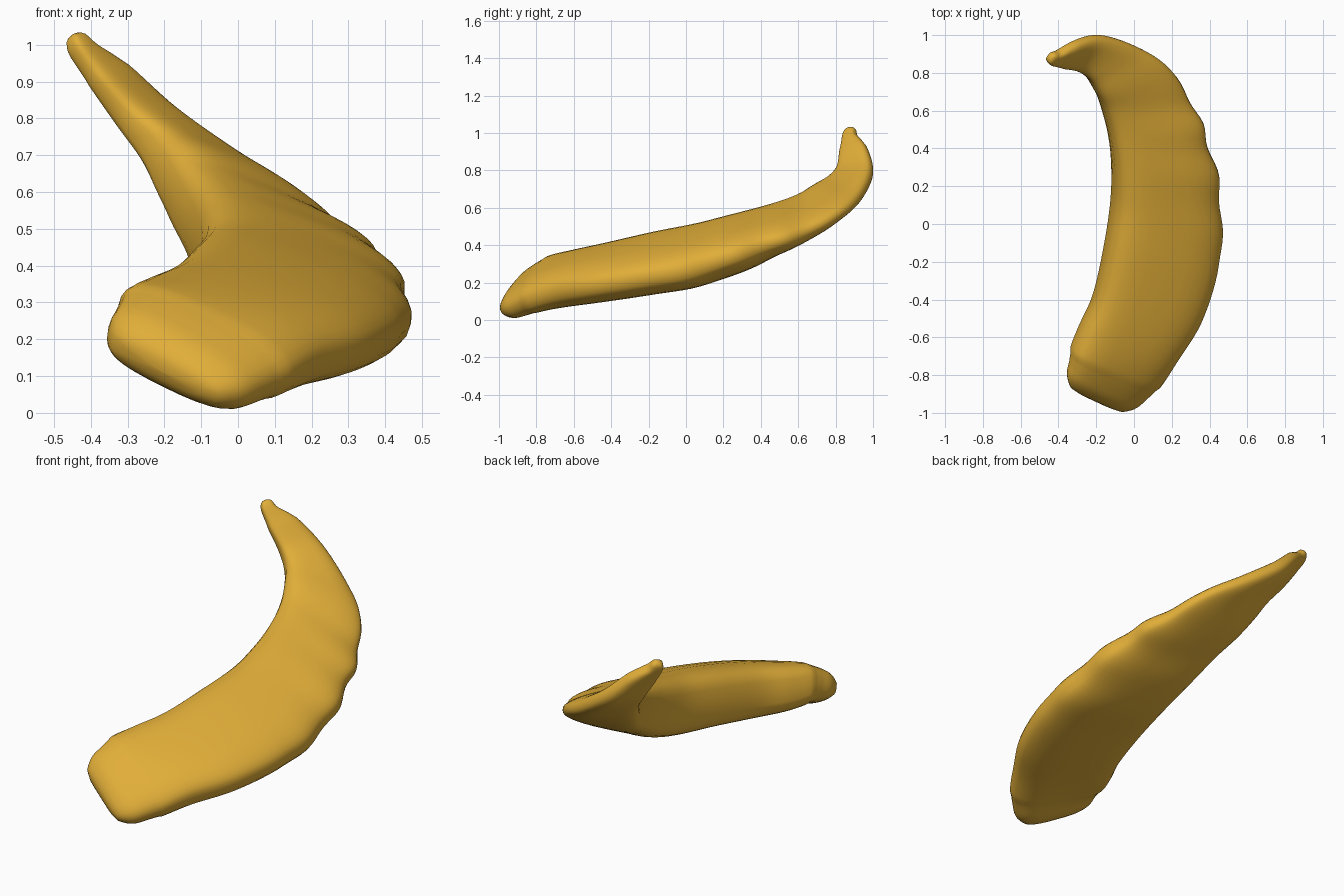
import bpy, bmesh
from math import sin, cos, pi, sqrt, copysign
from mathutils import Vector

cube = bpy.data.objects.get("Cube")
if cube:
    bpy.data.objects.remove(cube)

mat = bpy.data.materials.new("golden yellow")
mat.use_nodes = True
colour = (0.75, 0.42, 0.04, 1)
mat.diffuse_color = colour
mat.node_tree.nodes["Principled BSDF"].inputs["Base Color"].default_value = colour

# Stations along the body: inner edge, outer edge, half thickness at each edge
stations = [
    (-.345, -.755, .25, .05, -.94, .045, .10, .085),
    (-.33, -.67, .275, .135, -.86, .085, .125, .095),
    (-.285, -.55, .28, .23, -.72, .135, .145, .105),
    (-.21, -.38, .30, .355, -.52, .17, .165, .105),
    (-.15, -.12, .35, .44, -.26, .21, .18, .105),
    (-.115, .12, .395, .465, .0, .255, .185, .105),
    (-.115, .32, .45, .44, .25, .335, .18, .09),
    (-.135, .48, .515, .38, .47, .41, .155, .075),
    (-.175, .63, .59, .30, .65, .47, .135, .06),
    (-.21, .71, .66, .18, .83, .57, .115, .05),
    (-.25, .775, .73, .02, .935, .665, .08, .05),
    (-.31, .815, .80, -.17, .995, .80, .055, .05),
    (-.39, .83, .90, -.31, .96, .935, .04, .04),
    (-.45, .845, .985, -.40, .905, .995, .032, .032),
]
STEPS, SIDES = 6, 32


def spline(a, b, c, d, t):
    """Catmull-Rom blend of one value."""
    return b + t * ((c - a) / 2 + t * (a - 2.5 * b + 2 * c - d / 2
                                       + t * (1.5 * (b - c) + (d - a) / 2)))


def sample(s):
    last = len(stations) - 1
    i = min(int(s), last - 1)
    rows = [stations[max(0, min(last, i + k))] for k in (-1, 0, 1, 2)]
    v = [spline(*q, s - i) for q in zip(*rows)]
    inner, outer = Vector(v[:3]), Vector(v[3:6])
    # Gentle scallops along the outer rim
    if 4 < s < 9:
        width = (outer - inner).normalized()
        outer += width * 0.013 * sin(pi * (s - 4) / 5) * cos(2 * pi * (s - 6.05) / 1.3)
    return inner, outer, v[6], v[7]


def power(x, e):
    return copysign(abs(x) ** e, x)


bm = bmesh.new()


def add_ring(s, wide=1, thin=1, shift=0):
    """Wedge section, boxy at the thick inner side; the factors round off the ends."""
    inner, outer, ti, to = sample(s)
    last = len(stations) - 1
    a, b = sample(max(0, s - .5)), sample(min(last, s + .5))
    along = (b[0] + b[1] - a[0] - a[1]).normalized()
    normal = (outer - inner).cross(along).normalized()
    along = normal.cross(outer - inner).normalized()
    ring = []
    for k in range(SIDES):
        ang = 2 * pi * k / SIDES
        e = .68 + .08 * cos(ang)
        u, v = power(cos(ang), e), power(sin(ang), e)
        w = (u * wide + 1) / 2
        p = inner.lerp(outer, w) + normal * v * thin * (ti + (to - ti) * w)
        ring.append(bm.verts.new(p + along * shift))
    return ring


# Body with rounded blunt end and rounded tip
last = len(stations) - 1
caps = [(sin(pi / 2 * k / 6), cos(pi / 2 * k / 6) + .02) for k in range(6, 0, -1)]
rings = [add_ring(0, sqrt(f), f, -.11 * c) for c, f in caps]
rings += [add_ring(i / STEPS) for i in range(last * STEPS + 1)]
rings += [add_ring(last, f, f, .045 * c) for c, f in reversed(caps)]
for r0, r1 in zip(rings, rings[1:]):
    for k in range(SIDES):
        n = (k + 1) % SIDES
        bm.faces.new((r0[k], r0[n], r1[n], r1[k]))
bm.faces.new(rings[0])
bm.faces.new(rings[-1])

# Soften the joins between the body and its ends
for part in (rings[3:12], rings[-12:-4]):
    for _ in range(6):
        bmesh.ops.smooth_vert(bm, verts=sum(part, []), factor=.5,
                              use_axis_x=True, use_axis_y=True, use_axis_z=True)
bmesh.ops.recalc_face_normals(bm, faces=bm.faces)

mesh = bpy.data.meshes.new("curved_horn")
bm.to_mesh(mesh)
bm.free()
mesh.materials.append(mat)
for f in mesh.polygons:
    f.use_smooth = True
horn = bpy.data.objects.new("curved_horn", mesh)
bpy.context.collection.objects.link(horn)
